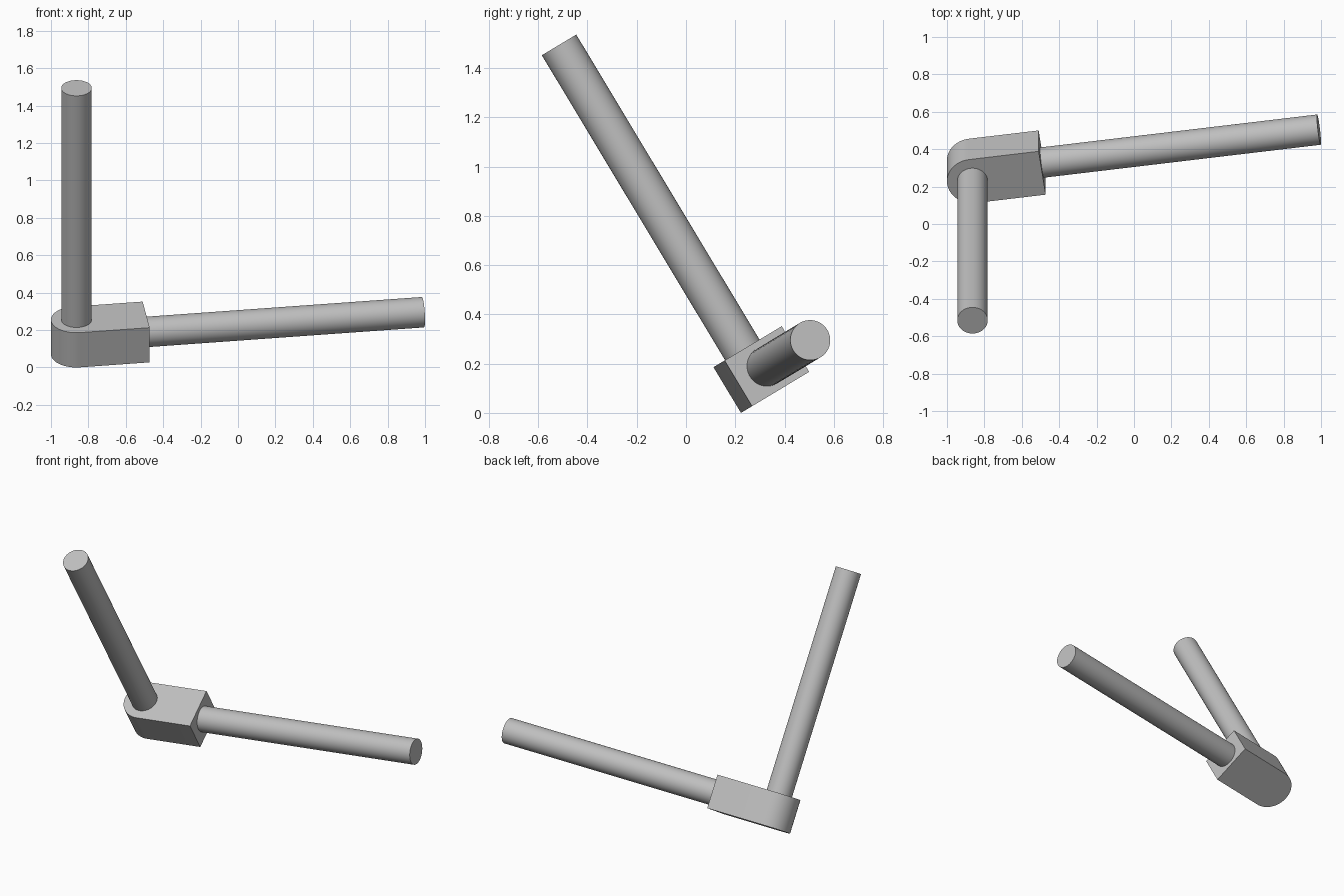
import bpy, bmesh
from math import radians, pi, sin, cos
from mathutils import Matrix, Vector

cube = bpy.data.objects.get("Cube")
if cube:
    bpy.data.objects.remove(cube, do_unlink=True)

ROD_R, HUB_R, THICK = 0.0815, 0.1365, 0.2165
BLOCK_LEN, UPRIGHT_LEN, ARM_LEN = 0.376, 1.661, 1.87

grey = bpy.data.materials.new("plain grey")
grey.use_nodes = True
grey.diffuse_color = (0.52, 0.52, 0.52, 1)
grey.node_tree.nodes["Principled BSDF"].inputs["Base Color"].default_value = (0.52, 0.52, 0.52, 1)

# Hub frame: leaned forward, origin at the hub centre on the underside
lean = Matrix.Translation((-0.8635, 0.340, 0.0703)) @ Matrix.Rotation(radians(31), 4, 'X')
swing = lean @ Matrix.Rotation(radians(7.9), 4, 'Z')


def finish(bm, name, matrix):
    bmesh.ops.recalc_face_normals(bm, faces=bm.faces)
    bm.transform(matrix)
    mesh = bpy.data.meshes.new(name)
    bm.to_mesh(mesh)
    bm.free()
    obj = bpy.data.objects.new(name, mesh)
    bpy.context.collection.objects.link(obj)
    mesh.materials.append(grey)
    bpy.ops.object.select_all(action='DESELECT')
    obj.select_set(True)
    bpy.context.view_layer.objects.active = obj
    bpy.ops.object.shade_smooth_by_angle(angle=radians(30))


def rod(name, length, matrix):
    bm = bmesh.new()
    bmesh.ops.create_cone(bm, cap_ends=True, segments=64, radius1=ROD_R,
                          radius2=ROD_R, depth=length)
    finish(bm, name, matrix @ Matrix.Translation((0, 0, length / 2)))


# Block with one rounded end
bm = bmesh.new()
arc = [pi / 2 + pi * i / 32 for i in range(33)]
outline = [(HUB_R * cos(t), HUB_R * sin(t)) for t in arc]
outline += [(BLOCK_LEN, -HUB_R), (BLOCK_LEN, HUB_R)]
base = bm.faces.new([bm.verts.new((x, y, 0)) for x, y in outline])
top = bmesh.ops.extrude_face_region(bm, geom=[base], use_keep_orig=True)
bmesh.ops.translate(bm, vec=Vector((0, 0, THICK)),
                    verts=[v for v in top["geom"] if isinstance(v, bmesh.types.BMVert)])
finish(bm, "rounded_block", swing)

# Upright rod runs through the block to its underside
rod("upright_rod", UPRIGHT_LEN, lean)

# Side rod leaves the flat end of the block
start = BLOCK_LEN - 0.02
side = swing @ Matrix.Translation((start, 0, THICK / 2)) @ Matrix.Rotation(pi / 2, 4, 'Y')
rod("side_rod", ARM_LEN - start, side)
